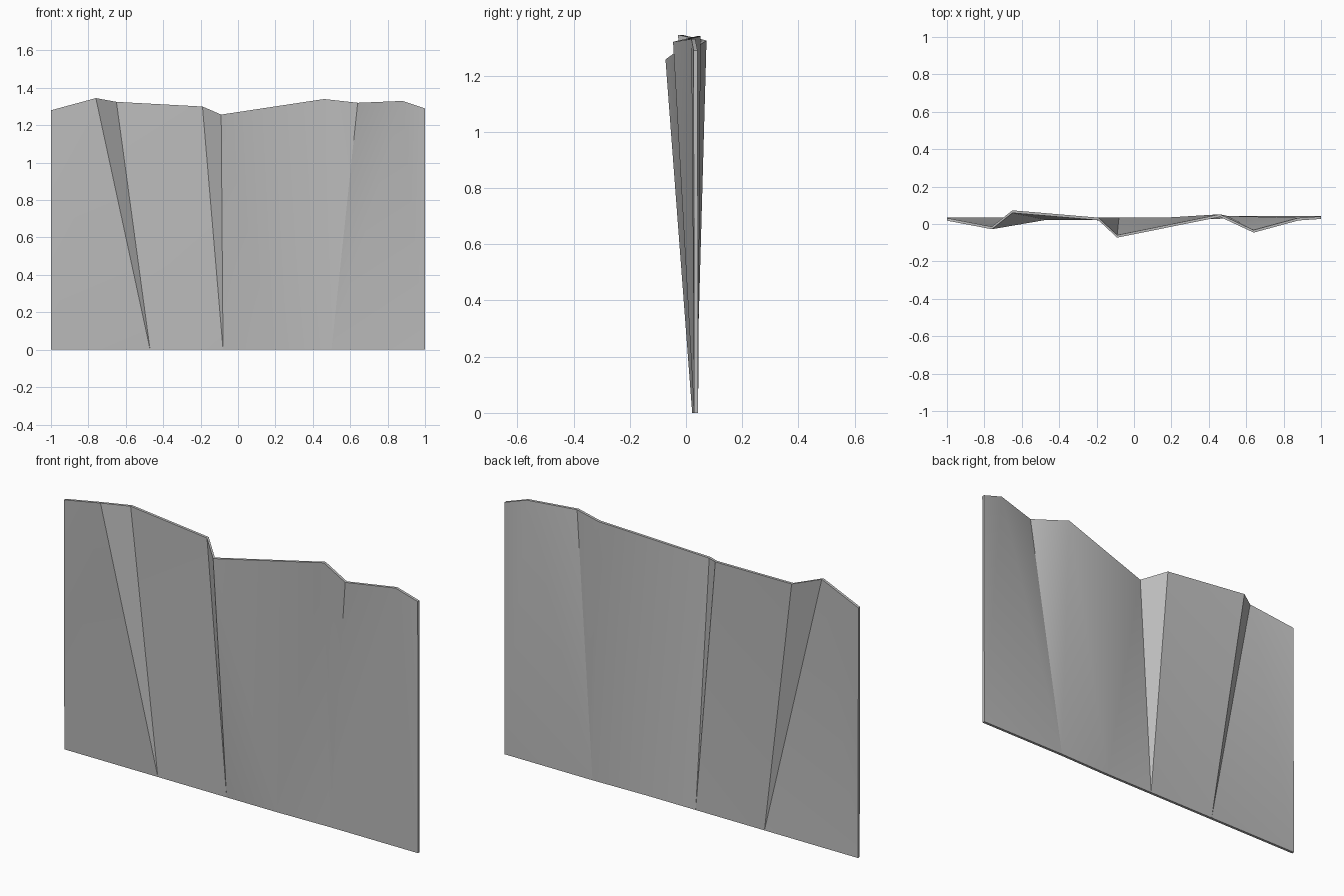
import bpy
import bmesh
from math import radians
from mathutils import Vector

cube = bpy.data.objects.get("Cube")
if cube:
    bpy.data.objects.remove(cube, do_unlink=True)

THICKNESS = 0.014

# One plain grey for the whole sheet
grey = bpy.data.materials.new("plain_grey")
grey.use_nodes = True
colour = (0.5, 0.5, 0.5, 1)
grey.diffuse_color = colour
grey.node_tree.nodes["Principled BSDF"].inputs["Base Color"].default_value = colour

# Front edge of the wavy top and of the nearly straight foot
top_edge = [(-1, 0.018, 1.28), (-0.76, -0.028, 1.345), (-0.65, 0.059, 1.325),
            (-0.19, 0.02, 1.30), (-0.09, -0.073, 1.257), (0.46, 0.038, 1.34),
            (0.64, -0.046, 1.32), (0.88, 0.019, 1.33), (1, 0.027, 1.29)]
foot_edge = [(-1, 0.022, 0), (-0.47, 0.022, 0), (-0.08, 0.022, 0),
             (0.2, 0.022, 0), (0.5, 0.029, 0), (1, 0.029, 0)]

# Folds: T steps along the top edge, F steps along the foot
folds = "TFTTFTFTFTTFT"

bm = bmesh.new()
top = [bm.verts.new(p) for p in top_edge]
foot = [bm.verts.new(p) for p in foot_edge]
t = f = 0
for step in folds:
    if step == "T":
        bm.faces.new((top[t], foot[f], top[t + 1]))
        t += 1
    else:
        bm.faces.new((top[t], foot[f], foot[f + 1]))
        f += 1

# Thicken straight back so the ends stay flush
front_faces = bm.faces[:]
back = bmesh.ops.extrude_face_region(bm, geom=front_faces, use_keep_orig=True)
back_verts = [g for g in back["geom"] if isinstance(g, bmesh.types.BMVert)]
bmesh.ops.translate(bm, verts=back_verts, vec=Vector((0, THICKNESS, 0)))
bmesh.ops.recalc_face_normals(bm, faces=bm.faces[:])

mesh = bpy.data.meshes.new("folded_panel")
bm.to_mesh(mesh)
bm.free()
mesh.materials.append(grey)
panel = bpy.data.objects.new("folded_panel", mesh)
bpy.context.collection.objects.link(panel)

# Soft folds, crisp rim
bpy.ops.object.select_all(action='DESELECT')
panel.select_set(True)
bpy.context.view_layer.objects.active = panel
bpy.ops.object.shade_smooth_by_angle(angle=radians(35))
